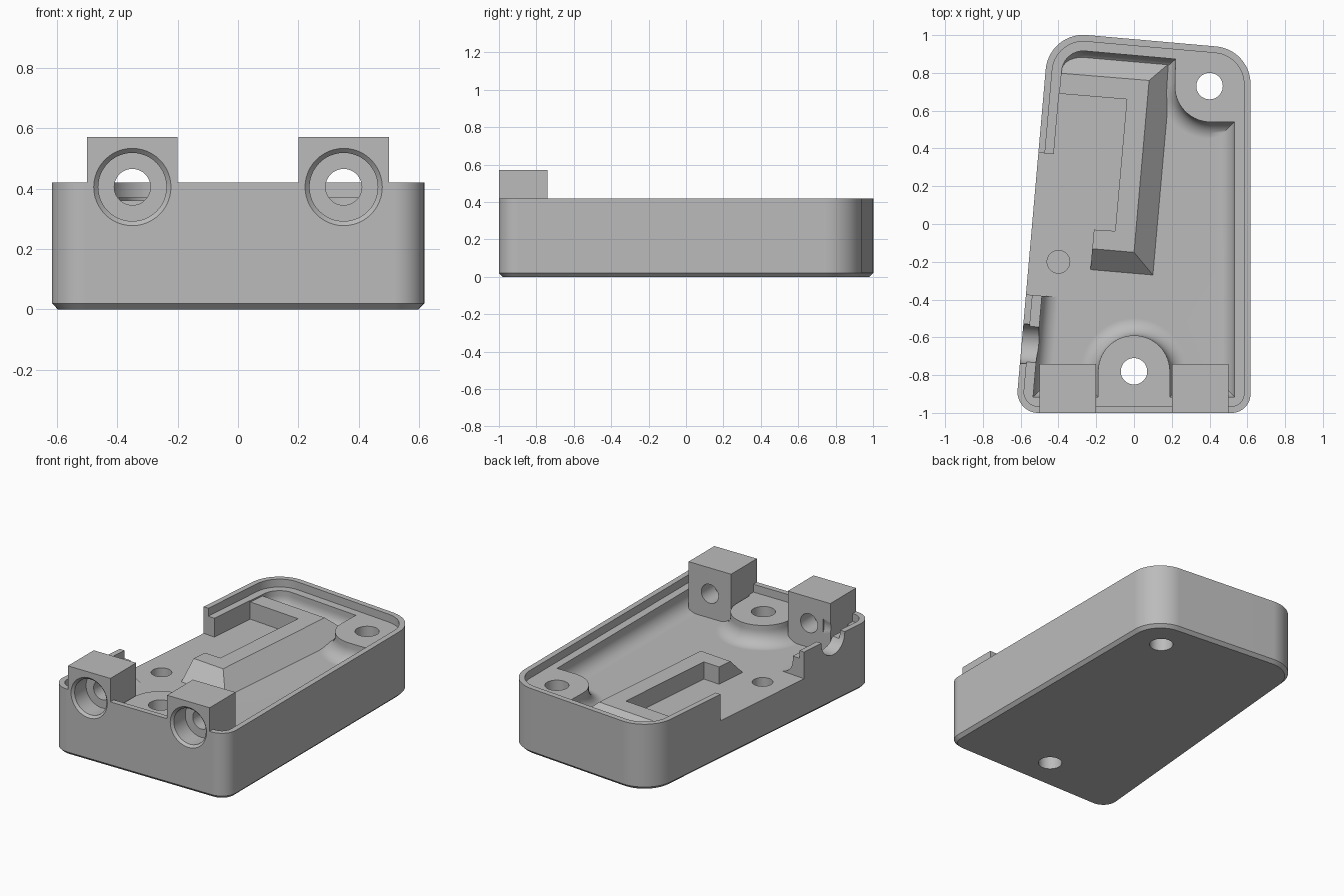
import bpy, bmesh, math
from mathutils import Vector, Matrix

if "Cube" in bpy.data.objects:
    bpy.data.objects.remove(bpy.data.objects["Cube"], do_unlink=True)

RIM, LEDGE, FLOOR, FILLET = 0.42, 0.37, 0.25, 0.09

grey = bpy.data.materials.new("plain grey")
grey.use_nodes = True
grey.diffuse_color = (0.5, 0.5, 0.5, 1)
grey.node_tree.nodes["Principled BSDF"].inputs["Base Color"].default_value = (0.5, 0.5, 0.5, 1)


def corner_data(corners):
    """Yield point, edge directions, half angle, turn sign and radius of each corner."""
    n = len(corners)
    for i, (x, y, r) in enumerate(corners):
        p = Vector((x, y))
        u = (Vector(corners[i - 1][:2]) - p).normalized()
        v = (Vector(corners[(i + 1) % n][:2]) - p).normalized()
        turn = 1 if v.x * u.y - v.y * u.x > 0 else -1
        yield p, u, v, u.angle(v) / 2, turn, r


def inset(corners, d):
    out = []
    for p, u, v, half, turn, r in corner_data(corners):
        q = p + (u + v).normalized() * turn * d / math.sin(half)
        out.append((q.x, q.y, max(r - turn * d, 0.001) if r else 0))
    return out


def rounded(corners, steps=14):
    pts = []
    for p, u, v, half, turn, r in corner_data(corners):
        if not r:
            pts.append(p)
            continue
        centre = p + (u + v).normalized() * r / math.sin(half)
        start = p + u * r / math.tan(half) - centre
        sweep = turn * (math.pi - 2 * half)
        for k in range(steps + 1):
            pts.append(centre + Matrix.Rotation(sweep * k / steps, 2) @ start)
    return pts


def loft(name, rings, matrix=Matrix()):
    """Solid from a stack of (outline, height) rings."""
    bm = bmesh.new()
    loops = [[bm.verts.new((p[0], p[1], z)) for p in pts] for pts, z in rings]
    n = len(loops[0])
    for a, b in zip(loops, loops[1:]):
        for i in range(n):
            j = (i + 1) % n
            bm.faces.new((a[i], a[j], b[j], b[i]))
    bm.faces.new(loops[0][::-1])
    bm.faces.new(loops[-1])
    bmesh.ops.remove_doubles(bm, verts=bm.verts, dist=1e-5)
    bmesh.ops.recalc_face_normals(bm, faces=bm.faces)
    bm.transform(matrix)
    mesh = bpy.data.meshes.new(name)
    bm.to_mesh(mesh)
    bm.free()
    mesh.materials.append(grey)
    ob = bpy.data.objects.new(name, mesh)
    bpy.context.collection.objects.link(ob)
    return ob


def turned(name, profile, matrix):
    """Round solid from (radius, height) pairs."""
    angles = [math.tau * k / 48 for k in range(48)]
    return loft(name, [([(r * math.cos(a), r * math.sin(a)) for a in angles], z)
                       for r, z in profile], matrix)


def combine(tool, operation):
    bpy.context.view_layer.objects.active = case
    mod = case.modifiers.new("boolean", "BOOLEAN")
    mod.operation, mod.solver, mod.object = operation, "EXACT", tool
    bpy.ops.object.modifier_apply(modifier=mod.name)
    bpy.data.objects.remove(tool, do_unlink=True)


def cut(tool):
    combine(tool, "DIFFERENCE")


# Outer shell with a chamfered base
outer = [(-0.627, -1, 0.11), (0.617, -1, 0.1), (0.617, 0.924, 0.2), (-0.45, 1.018, 0.2)]
chamfer = rounded(inset(outer, 0.02))
case = loft("case_base", [(chamfer, 0), (rounded(outer), 0.02), (rounded(outer), RIM)])

# Recess inside the rim lip
lip = rounded(inset(outer, 0.035))
cut(loft("lip_cutter", [(lip, LEDGE), (lip, 0.7)]))

# Cavity that leaves two screw bosses, with a filleted floor
fl, fr, br, bl = [c[:2] for c in inset(outer, 0.085)]
front = fl[1]
cavity = [(*fl, 0), (-0.19, front, 0), (-0.19, -0.59, 0.19), (0.19, -0.59, 0.19),
          (0.19, front, 0), (*fr, 0), (fr[0], 0.54, 0), (0.21, 0.54, 0.19),
          (0.22, 0.873, 0), (*bl, 0.115)]
rings = [(rounded(cavity), 0.7)]
for k in range(9):
    t = math.pi / 2 * k / 8
    rings.append((rounded(inset(cavity, FILLET * (1 - math.cos(t)))),
                  FLOOR + FILLET * (1 - math.sin(t))))
cut(loft("cavity_cutter", rings))

# Raised guard with sloped flanks
foot = [(-0.51, -0.217), (0.1, -0.27), (0.2, 0.862), (-0.41, 0.915)]
crest = [(-0.5, -0.107), (0, -0.15), (0.08, 0.76), (-0.41, 0.8)]
combine(loft("guard", [(foot, 0.2), (foot, FLOOR), (crest, 0.36)]), "UNION")

# Pocket inside the guard, open through the side wall
pocket = [(-0.235, -0.29), (-0.212, -0.03), (-0.1, -0.037), (-0.038, 0.66), (-0.397, 0.69),
          (-0.425, 0.37), (-0.7, 0.394), (-0.7, -0.362), (-0.42, -0.386)]
cut(loft("pocket_cutter", [(pocket, FLOOR), (pocket, 0.7)]))

# Front mounting blocks
for side in (-1, 1):
    x = 0.35 * side
    block = [(x - 0.15, -1), (x + 0.15, -1), (x + 0.15, -0.74), (x - 0.15, -0.74)]
    combine(loft("mounting_block", [(block, 0.2), (block, 0.57)]), "UNION")

# Counterbored holes through the blocks
for side in (-1, 1):
    place = Matrix.Translation((0.35 * side, -1, 0.405)) @ Matrix.Rotation(-math.pi / 2, 4, "X")
    cut(turned("counterbore_cutter", [(0.138, -0.01), (0.113, 0.015), (0.113, 0.13),
                                      (0.06, 0.13), (0.06, 0.4)], place))

# Round cable channel through the side wall
place = (Matrix.Translation((-0.57, -0.635, 0.415)) @ Matrix.Rotation(math.radians(-5), 4, "Z")
         @ Matrix.Rotation(math.pi / 2, 4, "Y"))
cut(turned("channel_cutter", [(0.105, -0.2), (0.105, 0.13)], place))

# Screw holes and a blind locating hole
for x, y, r, bottom in ((0, -0.78, 0.07, -0.1), (0.4, 0.73, 0.07, -0.1), (-0.4, -0.2, 0.06, 0.12)):
    cut(turned("hole_cutter", [(r, bottom), (r, 0.7)], Matrix.Translation((x, y, 0))))

# Smooth curved faces, crisp edges
bpy.ops.object.select_all(action="DESELECT")
case.select_set(True)
bpy.context.view_layer.objects.active = case
bpy.ops.object.shade_smooth_by_angle(angle=math.radians(30))
weighted = case.modifiers.new("weighted normals", "WEIGHTED_NORMAL")
weighted.keep_sharp = True
